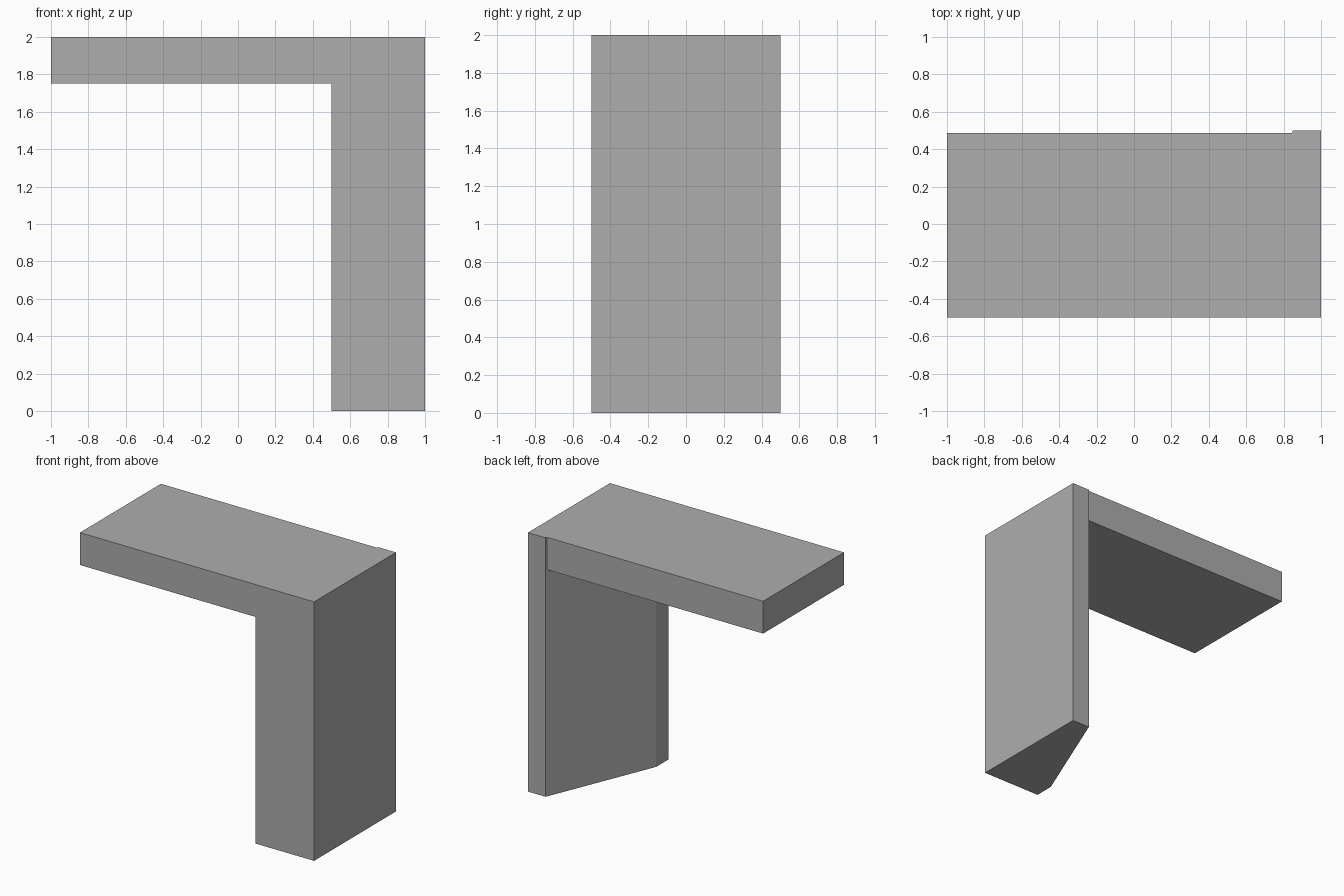
import bpy
import bmesh
from mathutils import Vector

cube = bpy.data.objects.get("Cube")
if cube:
    bpy.data.objects.remove(cube, do_unlink=True)

UNDERSIDE, TOP = 1.75, 2.0

# Plain grey material
grey = bpy.data.materials.new("plain grey")
grey.use_nodes = True
colour = (0.42, 0.42, 0.42, 1)
grey.diffuse_color = colour
grey.node_tree.nodes["Principled BSDF"].inputs["Base Color"].default_value = colour

bm = bmesh.new()


def corner(x, y):
    return bm.verts.new((x, y, UNDERSIDE))


# Plan of the underside: tapered leg footprint beside the open slab
slab_back = 0.487
leg_front = corner(0.5, -0.5)
leg_inner = corner(0.5, -0.35)
leg_back = corner(0.85, 0.5)
t = (slab_back - leg_inner.co.y) / (leg_back.co.y - leg_inner.co.y)
join = bm.verts.new(leg_inner.co.lerp(leg_back.co, t))
footprint = bm.faces.new((leg_front, corner(1, -0.5), corner(1, 0.5),
                          leg_back, join, leg_inner))
span = bm.faces.new((corner(-1, -0.5), leg_front, leg_inner, join,
                     corner(-1, slab_back)))


def extrude(faces, height):
    out = bmesh.ops.extrude_face_region(bm, geom=faces, use_keep_orig=True)
    verts = [g for g in out["geom"] if isinstance(g, bmesh.types.BMVert)]
    bmesh.ops.translate(bm, verts=verts, vec=Vector((0, 0, height)))


# Slab rises from the plan, leg drops to the ground
extrude([footprint, span], TOP - UNDERSIDE)
extrude([footprint], -UNDERSIDE)
bm.faces.remove(footprint)

# Merge flush faces into one clean solid
bmesh.ops.recalc_face_normals(bm, faces=bm.faces)
bmesh.ops.dissolve_limit(bm, angle_limit=0.001, verts=bm.verts, edges=bm.edges)

mesh = bpy.data.meshes.new("slab_and_leg")
bm.to_mesh(mesh)
bm.free()
mesh.materials.append(grey)
bpy.context.collection.objects.link(bpy.data.objects.new("slab_and_leg", mesh))
